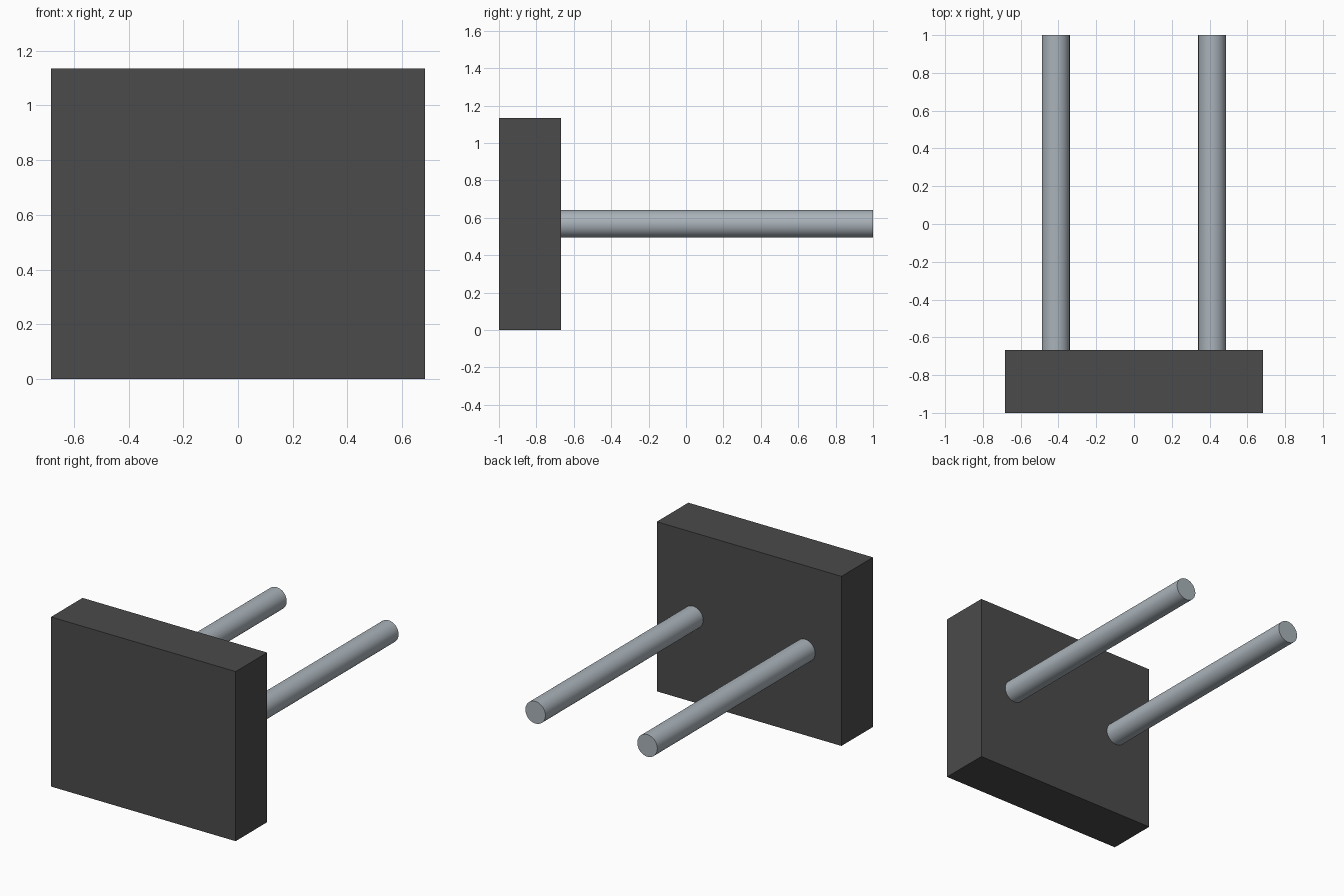
import bpy
import math

cube = bpy.data.objects.get("Cube")
if cube:
    bpy.data.objects.remove(cube, do_unlink=True)


def make_material(name, rgb, metallic=0.0):
    mat = bpy.data.materials.new(name)
    mat.use_nodes = True
    colour = (*rgb, 1.0)
    mat.diffuse_color = colour
    bsdf = next(n for n in mat.node_tree.nodes if n.type == 'BSDF_PRINCIPLED')
    bsdf.inputs["Base Color"].default_value = colour
    return mat


charcoal = make_material("charcoal", (0.07, 0.07, 0.07))
steel = make_material("steel_grey", (0.40, 0.45, 0.49))

FRONT, BLOCK_BACK, ROD_END = -1.0, -0.667, 1.0
WIDTH, HEIGHT = 1.366, 1.134
ROD_X, ROD_RADIUS = 0.414, 0.074

# Rectangular block standing on the ground
bpy.ops.mesh.primitive_cube_add(size=1, location=(0, (FRONT + BLOCK_BACK) / 2, HEIGHT / 2))
block = bpy.context.object
block.name = "block"
block.scale = (WIDTH, BLOCK_BACK - FRONT, HEIGHT)
bpy.ops.object.transform_apply(location=False, rotation=False, scale=True)
block.data.materials.append(charcoal)

# Pair of round rods projecting from the back at mid height
for side, name in ((-1, "right_rod"), (1, "left_rod")):
    bpy.ops.mesh.primitive_cylinder_add(
        vertices=48, radius=ROD_RADIUS, depth=ROD_END - BLOCK_BACK,
        location=(side * ROD_X, (ROD_END + BLOCK_BACK) / 2, HEIGHT / 2),
        rotation=(math.pi / 2, 0, 0))
    rod = bpy.context.object
    rod.name = name
    rod.data.materials.append(steel)
    bpy.ops.object.shade_smooth_by_angle(angle=math.radians(30))
